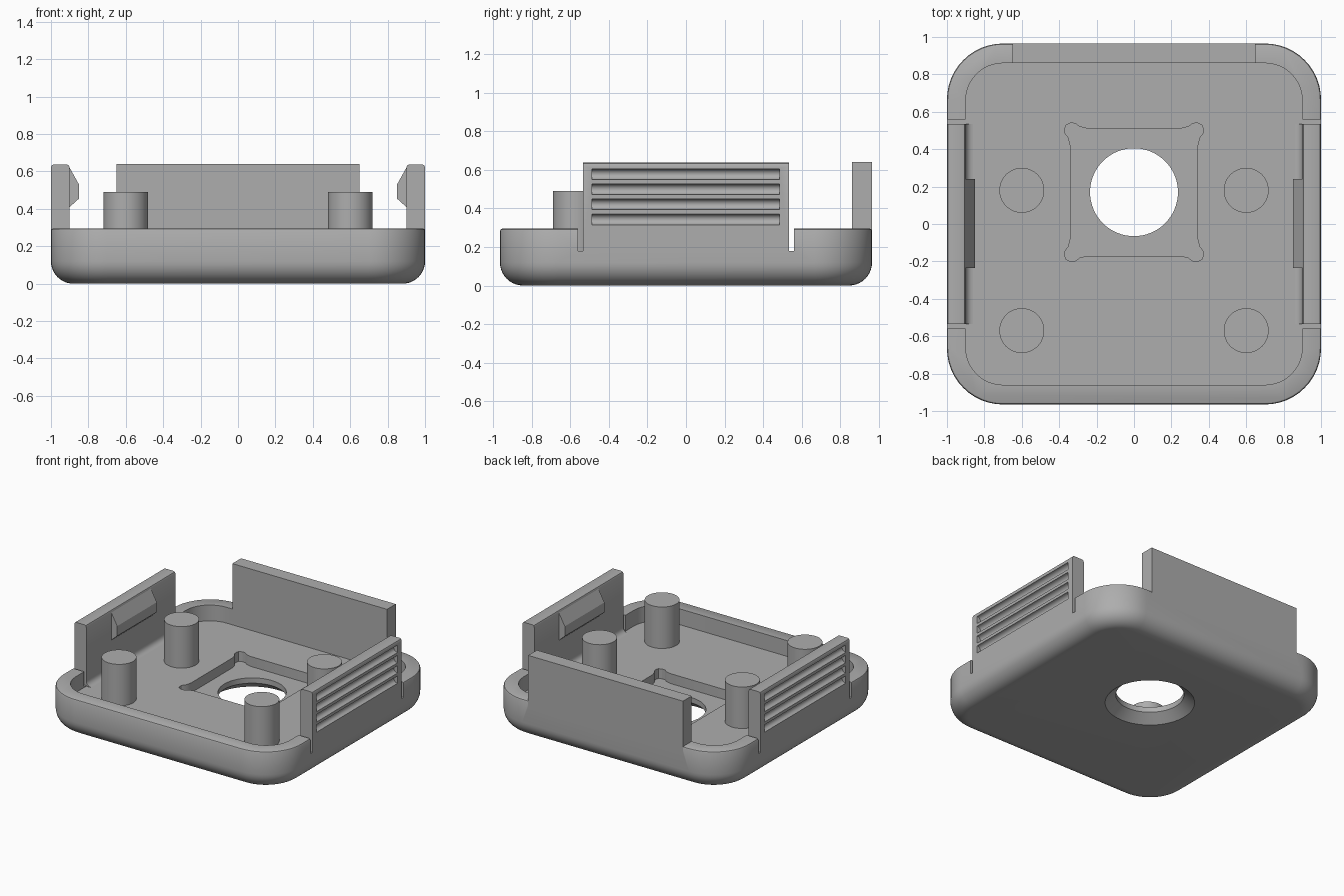
import bpy, bmesh, math

if "Cube" in bpy.data.objects:
    bpy.data.objects.remove(bpy.data.objects["Cube"])

FLOOR, RIM, TOP = 0.175, 0.295, 0.637
HOLE_Y = 0.17

grey = bpy.data.materials.new("light grey plastic")
grey.diffuse_color = (0.42, 0.42, 0.42, 1)
grey.use_nodes = True
grey.node_tree.nodes["Principled BSDF"].inputs["Base Color"].default_value = grey.diffuse_color


def rounded_rect(hx, hy, r, n=12):
    pts = []
    for k, (sx, sy) in enumerate([(1, 1), (-1, 1), (-1, -1), (1, -1)]):
        for i in range(n + 1):
            a = math.radians(90 * (k + i / n))
            pts.append((sx * (hx - r) + r * math.cos(a), sy * (hy - r) + r * math.sin(a)))
    return pts


def loft(name, rings):
    """Closed solid through rings of equal point count."""
    bm = bmesh.new()
    loops = [[bm.verts.new(p) for p in ring] for ring in rings]
    for a, b in zip(loops, loops[1:]):
        for i in range(len(a)):
            j = (i + 1) % len(a)
            bm.faces.new((a[i], a[j], b[j], b[i]))
    bm.faces.new(loops[0][::-1])
    bm.faces.new(loops[-1])
    bmesh.ops.recalc_face_normals(bm, faces=bm.faces)
    me = bpy.data.meshes.new(name)
    bm.to_mesh(me)
    bm.free()
    me.materials.append(grey)
    ob = bpy.data.objects.new(name, me)
    bpy.context.collection.objects.link(ob)
    return ob


def prism_z(name, pts, z0, z1):
    return loft(name, [[(x, y, z) for x, y in pts] for z in (z0, z1)])


def prism_y(name, pts, y0, y1):
    return loft(name, [[(x, y, z) for x, z in pts] for y in (y0, y1)])


def box(name, x0, x1, y0, y1, z0, z1):
    return prism_z(name, [(x0, y0), (x1, y0), (x1, y1), (x0, y1)], z0, z1)


def circle(r, cx=0, cy=0, n=48):
    return [(cx + r * math.cos(2 * math.pi * i / n), cy + r * math.sin(2 * math.pi * i / n))
            for i in range(n)]


def cut(target, cutter):
    mod = target.modifiers.new("cut", 'BOOLEAN')
    mod.operation, mod.solver, mod.object = 'DIFFERENCE', 'EXACT', cutter
    bpy.context.view_layer.objects.active = target
    bpy.ops.object.modifier_apply(modifier=mod.name)
    bpy.data.objects.remove(cutter)


def smooth(ob, angle=30):
    bpy.ops.object.select_all(action='DESELECT')
    ob.select_set(True)
    bpy.context.view_layer.objects.active = ob
    bpy.ops.object.shade_smooth_by_angle(angle=math.radians(angle))


# Tray: rounded box with a filleted underside and softened rim
R = 0.12
levels = [(R * (1 - math.sin(a)), R * (1 - math.cos(a)))
          for a in [math.radians(9 * i) for i in range(11)]]
levels += [(0, RIM - 0.012), (0.004, RIM - 0.004), (0.012, RIM)]
tray = loft("tray", [[(x, y, z) for x, y in rounded_rect(1 - d, 0.965 - d, 0.3 - d)]
                     for d, z in levels])
cut(tray, prism_z("cavity", rounded_rect(0.9, 0.86, 0.2), FLOOR, 1))

# Square pocket with relieved corners
quarter = [(0.34, 0.25), (0.35, 0.29), (0.368, 0.315), (0.37, 0.34), (0.364, 0.358),
           (0.34, 0.37), (0.315, 0.368), (0.29, 0.35), (0.25, 0.34)]
outline = (quarter + [(-x, y) for x, y in quarter[::-1]]
           + [(-x, -y) for x, y in quarter] + [(x, -y) for x, y in quarter[::-1]])
cut(tray, prism_z("pocket", [(x, y + HOLE_Y) for x, y in outline], 0.1, 0.5))

# Through hole with a countersink underneath
cut(tray, loft("hole", [[(x, y, z) for x, y in circle(r, 0, HOLE_Y, 64)]
                        for r, z in [(0.3325, -0.02), (0.235, 0.06), (0.235, 0.5)]]))

# Openings for the clips and back wall
for s in (-1, 1):
    cut(tray, box("clip_gap", *sorted((s * 0.88, s * 1.1)), -0.56, 0.56, 0.18, 1))
cut(tray, box("wall_gap", -0.65, 0.65, 0.84, 1.1, 0.25, 1))
smooth(tray)

# Back wall
box("back_wall", -0.65, 0.65, 0.86, 0.965, 0.25, 0.64)

# Side clips with finger grooves, catch and base fillet
for side, s in (("left", -1), ("right", 1)):
    profile = [(0.9, FLOOR), (1, 0.18), (1, TOP - 0.015), (0.995, TOP - 0.004),
               (0.985, TOP), (0.915, TOP), (0.905, TOP - 0.004), (0.9, TOP - 0.015)]
    clip = prism_y(side + "_clip", [(s * x, z) for x, z in profile], -0.535, 0.535)
    for k in range(4):
        zc = 0.577 - 0.078 * k
        groove = [(s * 1.02, zc + 0.028)]
        for i in range(9):
            a = math.pi * i / 8
            groove.append((s * (1 - 0.03 * math.sin(a)), zc + 0.028 * math.cos(a)))
        groove.append((s * 1.02, zc - 0.028))
        cut(clip, prism_y("groove", groove, -0.487, 0.485))
    smooth(clip)

    catch = [(0.91, 0.625), (0.9, 0.62), (0.85, 0.53), (0.85, 0.455), (0.9, 0.41), (0.91, 0.41)]
    prism_y(side + "_catch", [(s * x, z) for x, z in catch], -0.235, 0.24)

    fillet = [(0.91, FLOOR - 0.01), (0.86, FLOOR - 0.01)]
    for i in range(7):
        a = math.radians(15 * i)
        fillet.append((0.86 + 0.04 * math.sin(a), FLOOR + 0.04 * (1 - math.cos(a))))
    fillet.append((0.91, FLOOR + 0.04))
    smooth(prism_y(side + "_clip_fillet", [(s * x, z) for x, z in fillet], -0.535, 0.535))

    # Support posts
    for place, y in (("front", -0.57), ("back", 0.18)):
        smooth(prism_z(f"{place}_{side}_post", circle(0.12, s * 0.6, y), FLOOR - 0.01, 0.49))
